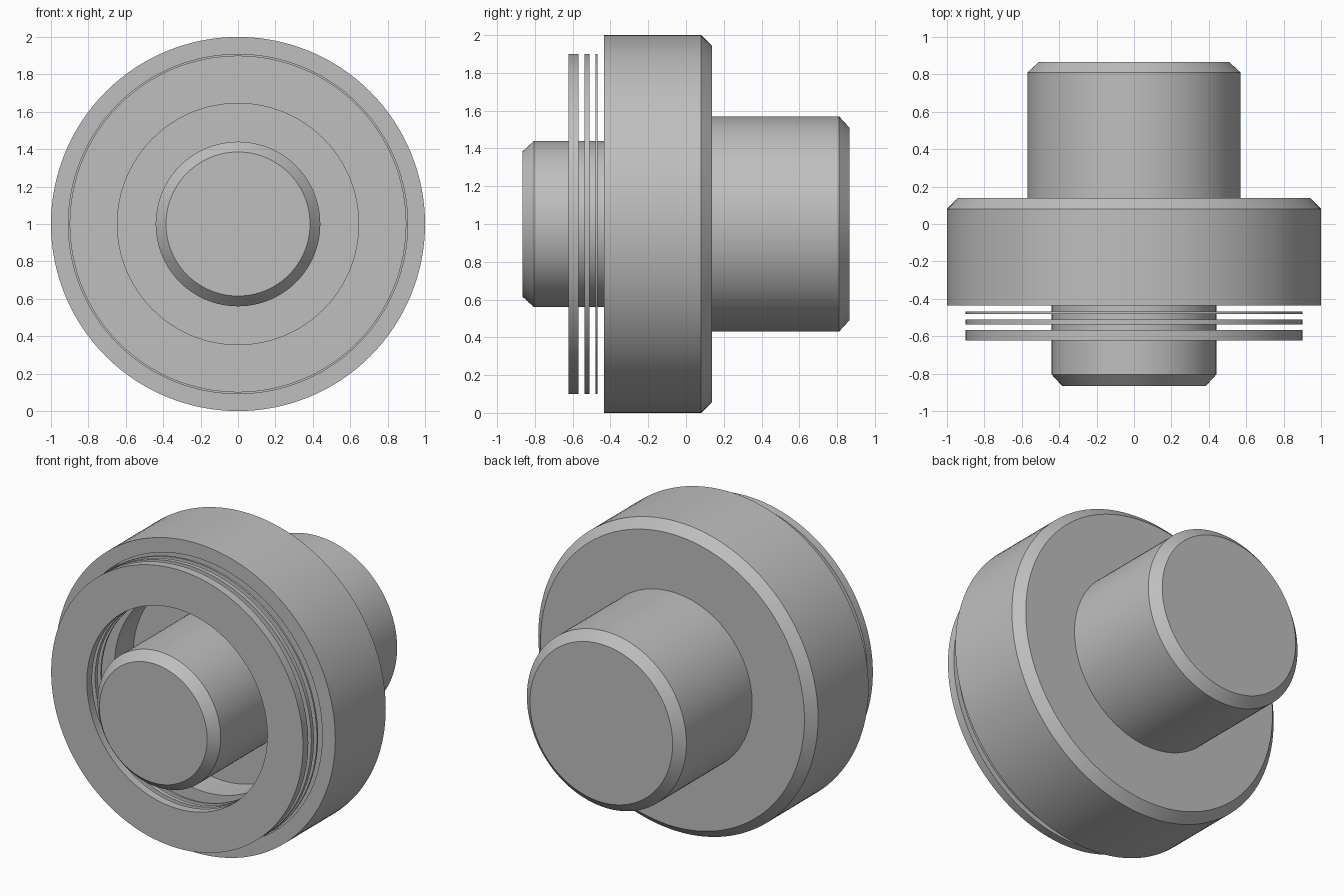
import bpy, bmesh, math

if "Cube" in bpy.data.objects:
    bpy.data.objects.remove(bpy.data.objects["Cube"])

SEGMENTS = 128
CENTRE_Z = 1.0

steel = bpy.data.materials.new("grey steel")
steel.diffuse_color = (0.52, 0.52, 0.52, 1)
steel.use_nodes = True
steel.node_tree.nodes["Principled BSDF"].inputs["Base Color"].default_value = steel.diffuse_color


def lathe(name, profile, closed=False):
    """Spin a (radius, y) profile around the y axis; radius 0 ends become caps."""
    bm = bmesh.new()
    rows = []
    for r, y in profile:
        if r == 0:
            rows.append([bm.verts.new((0, y, 0))])
            continue
        rows.append([bm.verts.new((r * math.cos(a), y, r * math.sin(a)))
                     for a in (2 * math.pi * i / SEGMENTS for i in range(SEGMENTS))])
    pairs = list(zip(rows, rows[1:]))
    if closed:
        pairs.append((rows[-1], rows[0]))
    for a, b in pairs:
        for i in range(SEGMENTS):
            j = (i + 1) % SEGMENTS
            if len(a) == 1:
                bm.faces.new((a[0], b[i], b[j]))
            elif len(b) == 1:
                bm.faces.new((a[i], b[0], a[j]))
            else:
                bm.faces.new((a[i], b[i], b[j], a[j]))
    bmesh.ops.recalc_face_normals(bm, faces=bm.faces)
    mesh = bpy.data.meshes.new(name)
    bm.to_mesh(mesh)
    bm.free()
    obj = bpy.data.objects.new(name, mesh)
    obj.location.z = CENTRE_Z
    bpy.context.collection.objects.link(obj)
    mesh.materials.append(steel)
    bpy.ops.object.select_all(action='DESELECT')
    obj.select_set(True)
    bpy.context.view_layer.objects.active = obj
    bpy.ops.object.shade_smooth_by_angle(angle=math.radians(30))
    return obj


# Stepped hub: front shaft, bore with ring seat, chamfered drum, rear shaft
lathe("hub", [
    (0, -0.865), (0.385, -0.865), (0.44, -0.805), (0.44, -0.15),   # front shaft
    (0.645, -0.15), (0.645, -0.34), (0.907, -0.34), (0.907, -0.435),  # bore and seat
    (1.0, -0.435), (1.0, 0.08), (0.943, 0.138),                    # drum
    (0.57, 0.138), (0.57, 0.81), (0.51, 0.865), (0, 0.865),        # rear shaft
])

# Loose washers in front of the seat, thick to thin
for name, y0, y1 in (("thick_washer", -0.622, -0.568),
                     ("middle_washer", -0.537, -0.511),
                     ("thin_washer", -0.48, -0.468)):
    lathe(name, [(0.645, y0), (0.9, y0), (0.9, y1), (0.645, y1)], closed=True)
